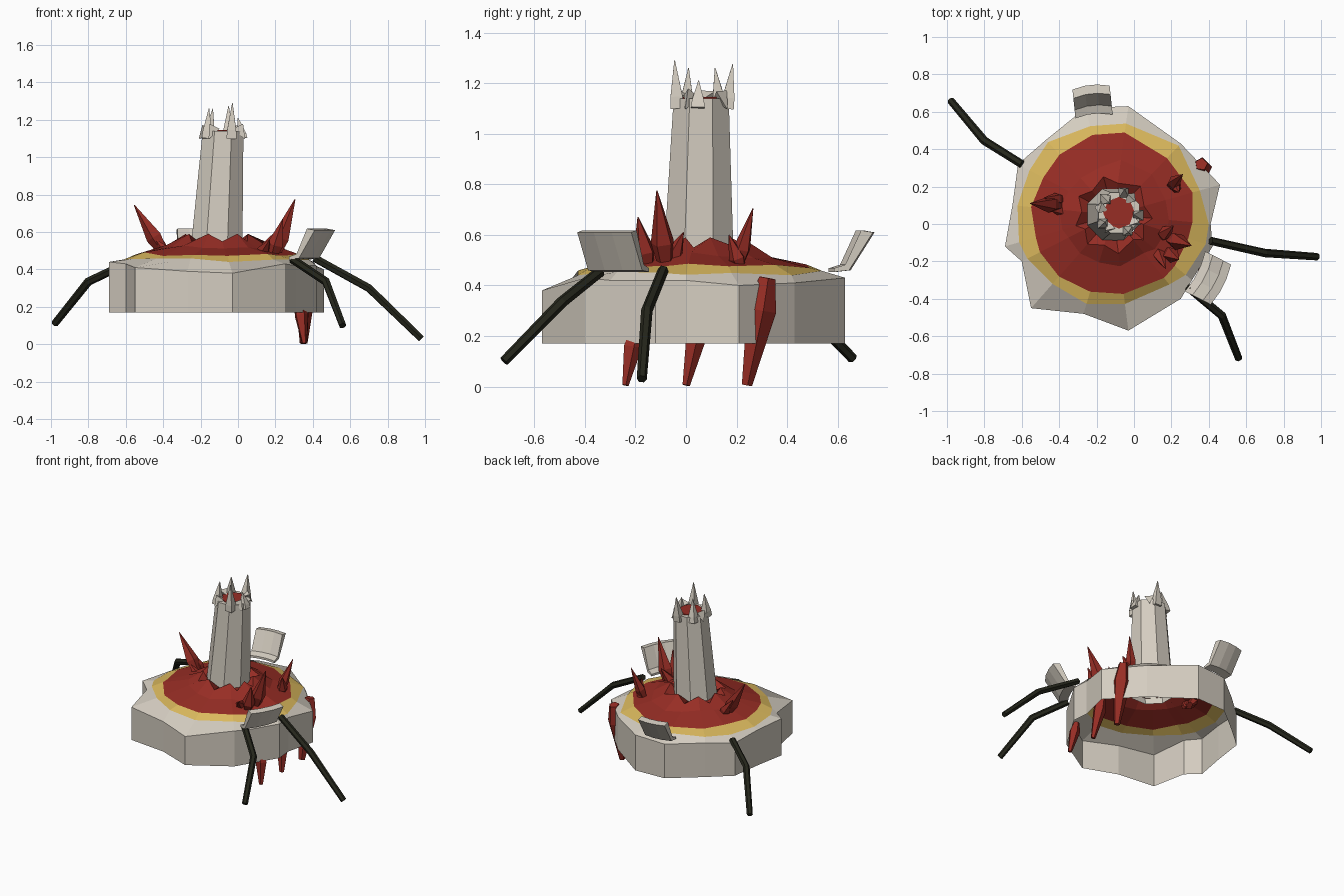
import bpy, bmesh, math, random
from mathutils import Vector

random.seed(4)
if "Cube" in bpy.data.objects:
    bpy.data.objects.remove(bpy.data.objects["Cube"])


def material(name, rgb):
    m = bpy.data.materials.new(name)
    m.use_nodes = True
    m.diffuse_color = (*rgb, 1)
    m.node_tree.nodes["Principled BSDF"].inputs["Base Color"].default_value = (*rgb, 1)
    return m


BONE = material("bone_white", (0.66, 0.61, 0.53))
GOLD = material("sand_yellow", (0.70, 0.48, 0.11))
RED = material("deep_red", (0.31, 0.026, 0.018))
DARK = material("dark_olive", (0.018, 0.019, 0.011))


def finish(name, bm, mats):
    mesh = bpy.data.meshes.new(name)
    bm.to_mesh(mesh)
    bm.free()
    for m in mats:
        mesh.materials.append(m)
    ob = bpy.data.objects.new(name, mesh)
    bpy.context.collection.objects.link(ob)
    return ob


def bridge(bm, a, b, index=0):
    """Join two equal vertex loops with quads."""
    n = len(a)
    for i in range(n):
        j = (i + 1) % n
        bm.faces.new((a[i], a[j], b[j], b[i])).material_index = index


def tube(name, points, radii, sides, mat):
    """Faceted tube through the points with a radius at each."""
    pts = [Vector(p) for p in points]
    axis = (pts[-1] - pts[0]).normalized()
    side = axis.orthogonal().normalized()
    bm = bmesh.new()
    rings = []
    for i, p in enumerate(pts):
        d = (pts[min(i + 1, len(pts) - 1)] - pts[max(i - 1, 0)]).normalized()
        u = (side - d * side.dot(d)).normalized()
        v = d.cross(u)
        turn = [math.tau * k / sides for k in range(sides)]
        rings.append([bm.verts.new(p + (u * math.cos(t) + v * math.sin(t)) * radii[i])
                      for t in turn])
    for a, b in zip(rings, rings[1:]):
        bridge(bm, a, b)
    bm.faces.new(rings[0][::-1])
    bm.faces.new(rings[-1])
    return finish(name, bm, [mat])


# Open-bottomed shell: wall, sloping rim, yellow band, red mound
CENTRE = Vector((-0.11, 0.05))
RIM = [(-.03, .63), (-.26, .62), (-.47, .45), (-.62, .32), (-.65, .10), (-.69, -.12),
       (-.60, -.20), (-.55, -.45), (-.27, -.48), (-.03, -.57), (.25, -.40), (.31, -.30),
       (.42, -.12), (.41, 0), (.46, .21), (.25, .43)]
RIM_Z = [.43, .42, .42, .41, .43, .44, .43, .41, .39, .38, .43, .42, .42, .42, .40, .41]
BAND = [.84, .83, .97, .88, .95, .87, .94, .74, .9, .77, .83, .92, .93, .98, .81, .97]


def build_shell():
    bm = bmesh.new()
    rim = [Vector(p) for p in RIM]
    spoke = [(p - CENTRE).normalized() for p in rim]

    def ring(points, heights):
        return [bm.verts.new((p.x, p.y, z)) for p, z in zip(points, heights)]

    def circle(r, wobble):
        return [CENTRE + s * (r + random.uniform(-wobble, wobble)) for s in spoke]

    def level(z, wobble):
        return [z + random.uniform(-wobble, wobble) for _ in rim]

    loops = [
        ring(rim, level(0.17, 0)),
        ring(rim, RIM_Z),
        ring([CENTRE + (p - CENTRE) * f for p, f in zip(rim, BAND)], level(0.45, 0.012)),
        ring(circle(0.43, 0.015), level(0.48, 0.012)),
        ring(circle(0.28, 0.02), level(0.52, 0.012)),
        ring([CENTRE + s * (0.21 if i % 2 else 0.17) for i, s in enumerate(spoke)],
             [0.55 if i % 2 else 0.59 for i in range(len(rim))]),
        ring(circle(0.14, 0), level(0.54, 0)),
    ]
    for k, index in enumerate((0, 0, 1, 2, 2, 2)):
        bridge(bm, loops[k], loops[k + 1], index)
    finish("base_shell", bm, [BONE, GOLD, RED])


build_shell()


# Hollow eight-sided tower, leaning slightly
def build_tower():
    bm = bmesh.new()
    rings = []
    for x, y, z, r in [(-.115, .05, .50, .15), (-.08, .06, 1.14, .118), (-.08, .06, 1.14, .08)]:
        rings.append([bm.verts.new((x + r * math.cos(t), y + r * math.sin(t), z))
                      for t in (math.tau * (k + 0.5) / 8 for k in range(8))])
    for a, b in zip(rings, rings[1:]):
        bridge(bm, a, b)
    finish("tower", bm, [BONE])


build_tower()
TOP = Vector((-0.08, 0.06, 1.10))
tube("tower_core", [TOP + Vector((0, 0, 0.02)), TOP + Vector((0, 0, 0.045))],
     [0.085, 0.085], 8, RED)

# Crown of thin pointed blades
TIPS = [(-.03, -.045, 1.29), (-.155, .01, 1.26), (0, .05, 1.21),
        (-.135, .115, 1.26), (-.05, .185, 1.275)]
for i, tip in enumerate(TIPS):
    out = Vector((tip[0] - TOP.x, tip[1] - TOP.y, 0)).normalized()
    foot = TOP + out * 0.105
    tube(f"crown_blade_{i + 1}", [foot, foot.lerp(Vector(tip), 0.25), tip],
         [0.038, 0.034, 0.002], 4, BONE)

# Short barbs flaring from the crown
for i, angle in enumerate((-0.5, 0.9, 2.9, 4.1)):
    out = Vector((math.cos(angle), math.sin(angle), 0))
    tube(f"crown_barb_{i + 1}", [TOP + out * 0.09 + Vector((0, 0, 0.06)), TOP + out * 0.13],
         [0.035, 0.004], 3, BONE)


# Red spikes: narrow foot, swollen middle, sharp tip
def spike(name, foot, tip, r, swell=0.35, blunt=0.05):
    a, b = Vector(foot), Vector(tip)
    tube(name, [a, a.lerp(b, swell), b], [r * 0.55, r, r * blunt], 5, RED)


UPPER = [((-.39, .10, .48), (-.555, .11, .745), .045),
         ((-.38, .13, .48), (-.48, .14, .62), .035),
         ((-.37, .07, .48), (-.44, .07, .56), .03),
         ((.19, -.08, .46), (.305, -.115, .775), .048),
         ((.18, -.15, .46), (.24, -.19, .67), .045),
         ((.14, -.07, .47), (.21, -.01, .61), .04),
         ((.12, -.13, .47), (.17, -.24, .56), .035),
         ((.19, .20, .46), (.26, .265, .705), .035),
         ((.21, .22, .46), (.24, .17, .60), .035)]
for i, (foot, tip, r) in enumerate(UPPER):
    spike(f"mound_spike_{i + 1}", foot, tip, r)

LOWER = [((.36, .32, .43), (.35, .24, .005), .062),
         ((.325, .06, .30), (.355, 0, .005), .045),
         ((.33, -.20, .22), (.355, -.24, .005), .038)]
for i, (foot, tip, r) in enumerate(LOWER):
    spike(f"hanging_spike_{i + 1}", foot, tip, r, 0.3, 0.35)

# Three bent dark legs
LEGS = [[(-.60, .32, .43), (-.80, .445, .335), (-.98, .66, .11)],
        [(.41, -.09, .46), (.70, -.155, .30), (.98, -.175, .03)],
        [(.29, -.34, .455), (.47, -.49, .335), (.56, -.72, .10)]]
for i, path in enumerate(LEGS):
    tube(f"leg_{i + 1}", path, [0.022, 0.023, 0.02], 6, DARK)


# Raised curved flaps at the edge of the shell
PROFILE = [(0, .453), (.06, .46), (.155, .61), (.108, .618), (.045, .482), (0, .468)]


def flap(name, x, y, degrees, width):
    t = math.radians(degrees)
    out, along = Vector((math.cos(t), math.sin(t))), Vector((-math.sin(t), math.cos(t)))
    bm = bmesh.new()
    rows = []
    for k in (-1, -0.33, 0.33, 1):
        base = Vector((x, y)) + along * (k * width / 2) - out * (0.015 * k * k)
        rows.append([bm.verts.new((*(base + out * d), z)) for d, z in PROFILE])
    for a, b in zip(rows, rows[1:]):
        bridge(bm, a, b)
    bm.faces.new(rows[0])
    bm.faces.new(rows[-1])
    bmesh.ops.recalc_face_normals(bm, faces=bm.faces)
    finish(name, bm, [BONE])


flap("back_flap", -.215, .59, 96, .2)
flap("side_flap", .34, -.26, -27, .24)
